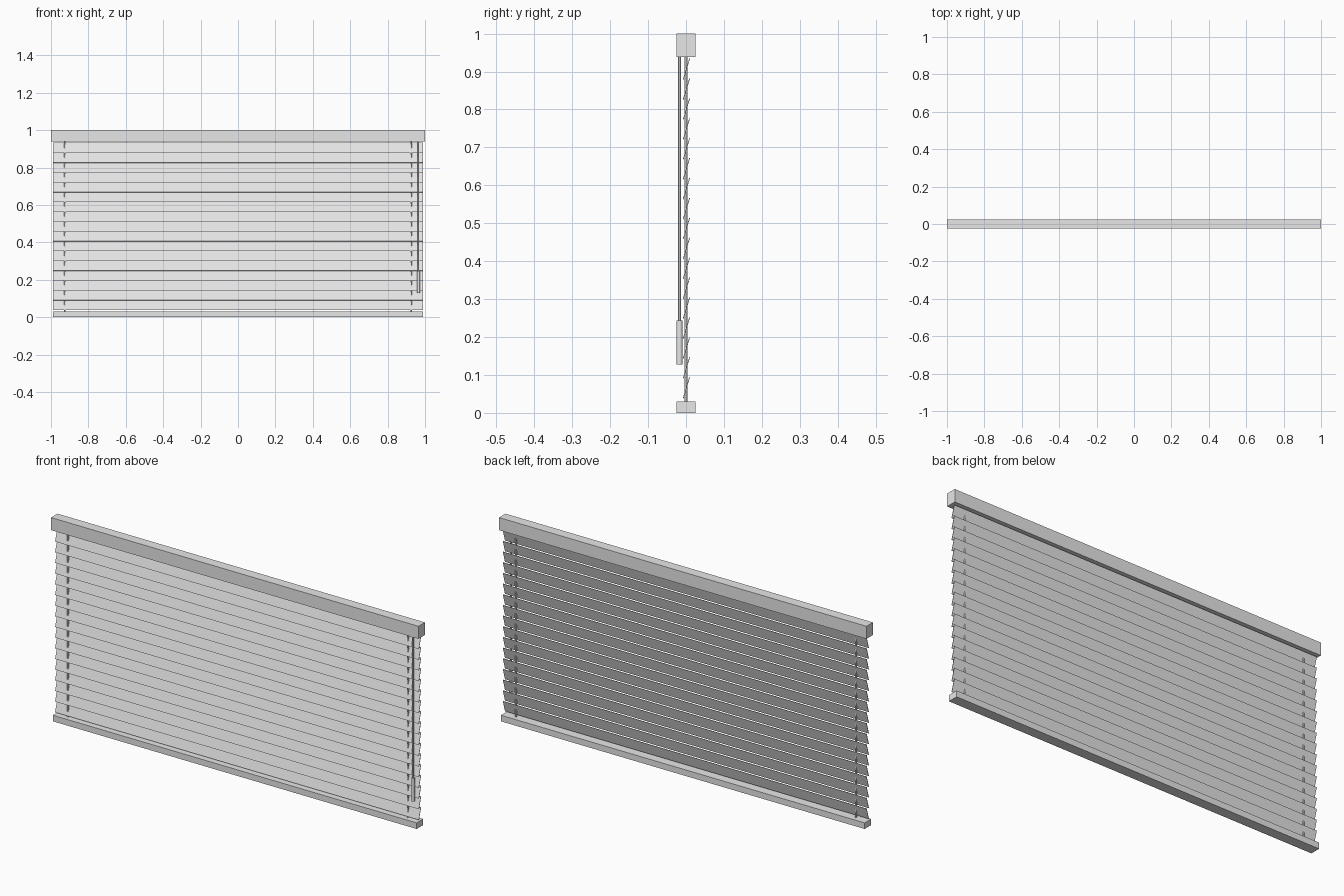
import bpy
from math import atan2, hypot

cube = bpy.data.objects.get("Cube")
if cube:
    bpy.data.objects.remove(cube, do_unlink=True)

# One plain grey for the whole blind
grey = bpy.data.materials.new("light_grey")
grey.use_nodes = True
COLOR = (0.8, 0.8, 0.8, 1)
grey.diffuse_color = COLOR
grey.node_tree.nodes["Principled BSDF"].inputs["Base Color"].default_value = COLOR


def finish(obj, name):
    obj.name = name
    obj.data.materials.append(grey)
    return obj


def box(name, size, center, tilt=0):
    bpy.ops.mesh.primitive_cube_add(size=1, location=center)
    obj = bpy.context.object
    obj.scale = size
    obj.rotation_euler.x = tilt
    return finish(obj, name)


def rod(name, radius, x, y, bottom, top, sides):
    bpy.ops.mesh.primitive_cylinder_add(
        vertices=sides, radius=radius, depth=top - bottom,
        location=(x, y, (bottom + top) / 2))
    obj = finish(bpy.context.object, name)
    bpy.ops.object.shade_smooth_by_angle()
    return obj


# Rails
RAIL_DEPTH = 0.05
HEAD_BOTTOM = 0.938
FOOT_TOP = 0.03
box("head_rail", (2, RAIL_DEPTH, 1 - HEAD_BOTTOM), (0, 0, (1 + HEAD_BOTTOM) / 2))
box("bottom_rail", (1.98, RAIL_DEPTH, FOOT_TOP), (0, 0, FOOT_TOP / 2))

# Nearly closed slats, lower edges leaning to the front
SLATS = 17
PITCH = 0.0525
RISE, RUN = 0.056, 0.017
tilt = -atan2(RUN, RISE)
for i in range(SLATS):
    z = 0.038 + i * PITCH + RISE / 2
    box(f"slat_{i + 1}", (1.98, 0.002, hypot(RISE, RUN)), (0, 0.001, z), tilt)

# Lift cords running through the slats
for side, x in (("left", 0.925), ("right", -0.925)):
    rod(f"{side}_lift_cord", 0.004, x, 0, FOOT_TOP, HEAD_BOTTOM, 12)

# Tilt wand with its thicker grip
rod("tilt_wand", 0.004, 0.965, -0.017, 0.24, HEAD_BOTTOM, 12)
rod("wand_grip", 0.008, 0.965, -0.017, 0.128, 0.243, 12)
